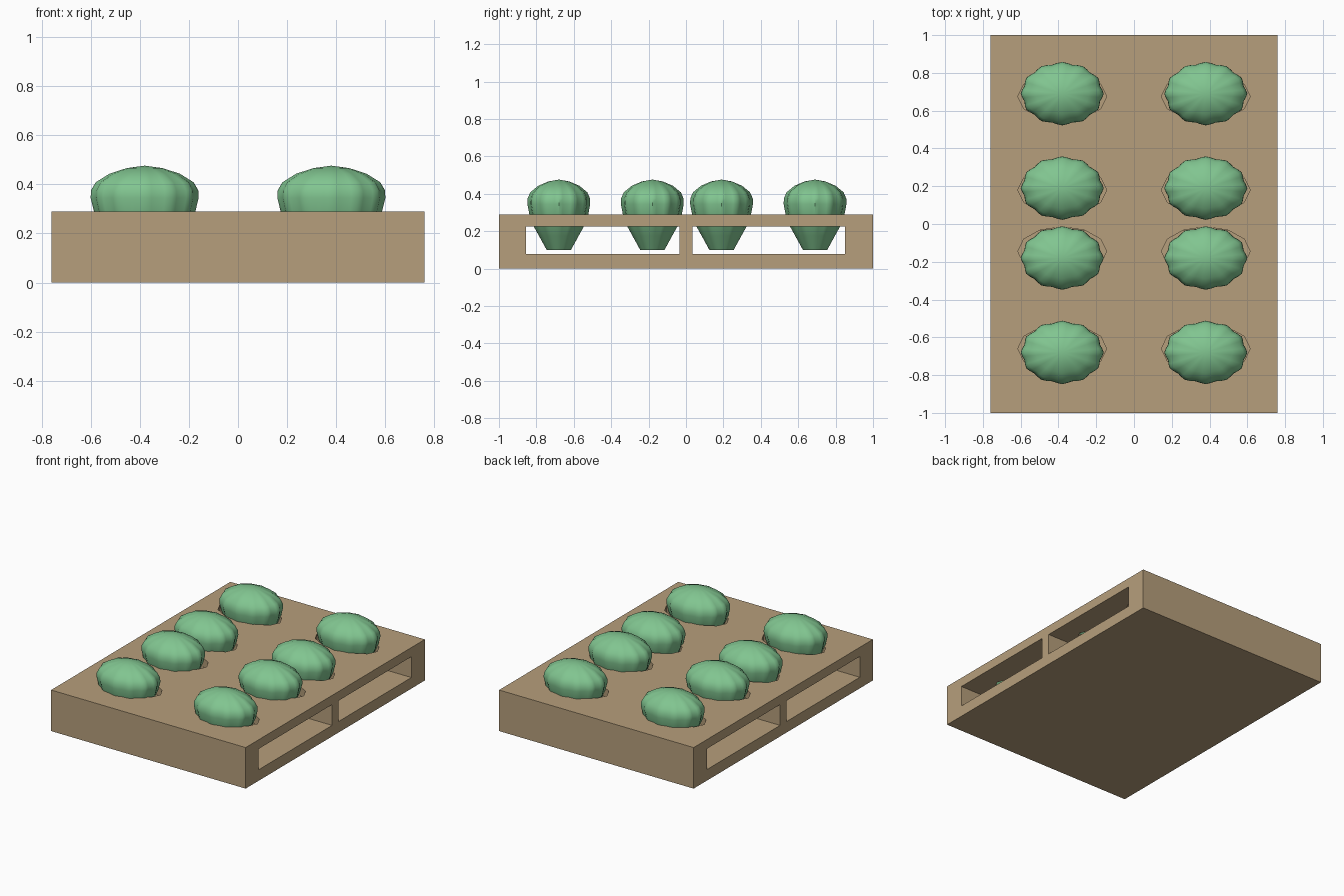
import bpy
import bmesh
import math
from mathutils import Matrix

cube = bpy.data.objects.get("Cube")
if cube:
    bpy.data.objects.remove(cube, do_unlink=True)


def material(name, color):
    mat = bpy.data.materials.new(name)
    mat.use_nodes = True
    mat.diffuse_color = color
    mat.node_tree.nodes["Principled BSDF"].inputs["Base Color"].default_value = color
    return mat


def add_object(name, bm, mat=None):
    mesh = bpy.data.meshes.new(name)
    bmesh.ops.recalc_face_normals(bm, faces=bm.faces[:])
    bm.to_mesh(mesh)
    bm.free()
    obj = bpy.data.objects.new(name, mesh)
    bpy.context.collection.objects.link(obj)
    if mat:
        mesh.materials.append(mat)
    return obj


def box(name, lo, hi, mat=None):
    bm = bmesh.new()
    mid = [(a + b) / 2 for a, b in zip(lo, hi)]
    size = [b - a for a, b in zip(lo, hi)]
    bmesh.ops.create_cube(bm, size=1, matrix=Matrix.Translation(mid) @ Matrix.Diagonal((*size, 1)))
    return add_object(name, bm, mat)


def hole_plug(x, y):
    bm = bmesh.new()
    place = Matrix.Translation((x, y, 0.3)) @ Matrix.Diagonal((0.235, 0.13, 1, 1))
    bmesh.ops.create_cone(bm, cap_ends=True, segments=12, radius1=1, radius2=1, depth=0.25, matrix=place)
    return add_object("hole_cutter", bm)


def cut(target, cutter):
    mod = target.modifiers.new("cut", "BOOLEAN")
    mod.operation = "DIFFERENCE"
    mod.solver = "EXACT"
    mod.object = cutter
    bpy.context.view_layer.objects.active = target
    bpy.ops.object.modifier_apply(modifier=mod.name)
    bpy.data.objects.remove(cutter, do_unlink=True)


wood = material("cardboard_tan", (0.47, 0.345, 0.2, 1))
leaf = material("leaf_green", (0.22, 0.56, 0.28, 1))

# Tray with two openings running from side to side
tray = box("tray", (-0.76, -1, 0), (0.76, 1, 0.29), wood)
for y0, y1 in ((-0.855, -0.035), (0.035, 0.85)):
    cut(tray, box("window_cutter", (-1, y0, 0.078), (1, y1, 0.225)))

# Planting holes in the top board
columns = (-0.38, 0.38)
for x in columns:
    for y in (-0.66, -0.145, 0.18, 0.675):
        cut(tray, hole_plug(x, y))

# Plant profile: (radius in y, height, lobe depth)
PROFILE = [(0.065, 0.1, 0), (0.105, 0.175, 0.01), (0.134, 0.23, 0.02), (0.153, 0.29, 0.03),
           (0.163, 0.345, 0.03), (0.162, 0.375, 0.03), (0.148, 0.408, 0.03),
           (0.107, 0.443, 0.025), (0.055, 0.466, 0.015)]
SEGMENTS, LOBES, STRETCH = 48, 12, 1.31


def plant_mesh():
    bm = bmesh.new()
    rings = []
    for radius, z, depth in PROFILE:
        ring = []
        for i in range(SEGMENTS):
            a = math.tau * i / SEGMENTS
            r = radius * (1 + depth * math.cos(LOBES * a))
            ring.append(bm.verts.new((r * STRETCH * math.cos(a), r * math.sin(a), z)))
        rings.append(ring)
    for low, high in zip(rings, rings[1:]):
        for i in range(SEGMENTS):
            j = (i + 1) % SEGMENTS
            bm.faces.new((low[i], low[j], high[j], high[i]))
    bm.faces.new(rings[0][::-1])
    apex = bm.verts.new((0, 0, 0.476))
    for i in range(SEGMENTS):
        bm.faces.new((rings[-1][i], rings[-1][(i + 1) % SEGMENTS], apex))
    return bm


# First plant, then linked copies in two columns of four
first = add_object("plant", plant_mesh(), leaf)
bpy.ops.object.select_all(action="DESELECT")
first.select_set(True)
bpy.context.view_layer.objects.active = first
bpy.ops.object.shade_smooth_by_angle(angle=math.radians(40))
plants = [(x, y) for x in columns for y in (-0.68, -0.18, 0.19, 0.69)]
for n, (x, y) in enumerate(plants):
    obj = first if n == 0 else first.copy()
    if n:
        bpy.context.collection.objects.link(obj)
    obj.name = f"plant_{n + 1}"
    obj.location = (x, y, 0)
